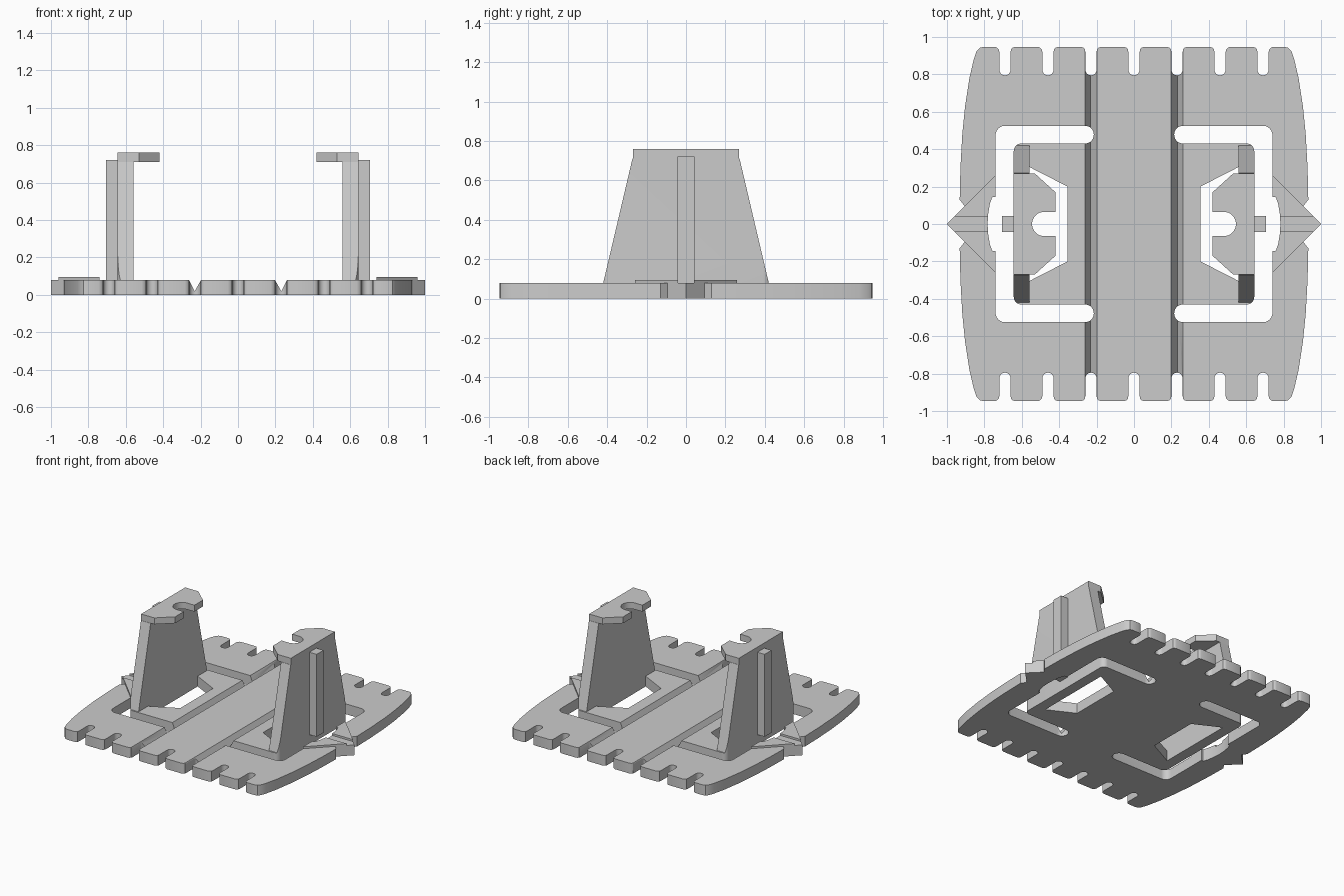
import bpy, bmesh
from math import sin, cos, pi
from mathutils import Vector

if "Cube" in bpy.data.objects:
    bpy.data.objects.remove(bpy.data.objects["Cube"])


def prism(name, pts, lo, hi, axis="z"):
    """Extrude a closed 2D outline: xy along z, yz along x, or xz along y."""
    place = {"z": lambda a, b, t: (a, b, t),
             "x": lambda a, b, t: (t, a, b),
             "y": lambda a, b, t: (a, t, b)}[axis]
    bm = bmesh.new()
    low = [bm.verts.new(place(a, b, lo)) for a, b in pts]
    high = [bm.verts.new(place(a, b, hi)) for a, b in pts]
    bm.faces.new(low)
    bm.faces.new(high)
    n = len(pts)
    for i in range(n):
        j = (i + 1) % n
        bm.faces.new((low[i], low[j], high[j], high[i]))
    bmesh.ops.recalc_face_normals(bm, faces=bm.faces)
    me = bpy.data.meshes.new(name)
    bm.to_mesh(me)
    bm.free()
    ob = bpy.data.objects.new(name, me)
    bpy.context.collection.objects.link(ob)
    return ob


def rounded(corners, seg=8):
    """Outline from (x, y, radius) corners, right-angled where rounded."""
    out = []
    n = len(corners)
    for i, (x, y, r) in enumerate(corners):
        p = Vector((x, y))
        if r == 0:
            out.append((x, y))
            continue
        a = (Vector(corners[i - 1][:2]) - p).normalized() * r
        b = (Vector(corners[(i + 1) % n][:2]) - p).normalized() * r
        c = p + a + b
        for k in range(seg + 1):
            t = pi / 2 * k / seg
            q = c - b * cos(t) - a * sin(t)
            out.append((q.x, q.y))
    return out


def boolean(ob, cutter, op="DIFFERENCE"):
    m = ob.modifiers.new("cut", "BOOLEAN")
    m.operation, m.solver, m.object = op, "EXACT", cutter
    bpy.context.view_layer.objects.active = ob
    bpy.ops.object.modifier_apply(modifier=m.name)
    bpy.data.objects.remove(cutter)


def smooth(ob):
    bpy.ops.object.select_all(action="DESELECT")
    ob.select_set(True)
    bpy.context.view_layer.objects.active = ob
    bpy.ops.object.shade_smooth_by_angle(angle=0.5)


def mirror(pts, s):
    return [(s * x, y) for x, y in pts]


T = 0.08  # plate thickness

# Base plate outline: one quadrant with pointed side tip and edge slots
quad = [(1, 0), (0.905, 0.095), (0.932, 0.13), (0.928, 0.3), (0.918, 0.48),
        (0.903, 0.63), (0.88, 0.78), (0.857, 0.88), (0.842, 0.923),
        (0.825, 0.942), (0.805, 0.947)]
for sx in (0.69, 0.46, 0.23, 0):
    right = [(0.055, 0.947), (0.042, 0.943), (0.033, 0.934), (0.03, 0.92)]
    arc = [(0.03 * cos(t * pi / 12), 0.825 - 0.03 * sin(t * pi / 12)) for t in range(13)]
    left = [(-x, y) for x, y in reversed(right)]
    slot = right + arc + left if sx else right + arc[:7]
    quad += [(sx + x, y) for x, y in slot]
half = quad + [(-x, y) for x, y in reversed(quad[:-1])]
outline = half + [(x, -y) for x, y in reversed(half[1:-1])]
plate = prism("base_plate", outline, 0, T)

# Outer edge of the C-shaped opening next to the side tip
bump = [(0.74, 0.145), (0.757, 0.145), (0.77, 0.11), (0.779, 0.06), (0.783, 0)]
bump_all = bump + [(x, -y) for x, y in reversed(bump[:-1])]
c_slot = rounded([(0.215, 0.525, 0.047), (0.74, 0.525, 0.05)]
                 + [(x, y, 0) for x, y in bump_all]
                 + [(0.74, -0.525, 0.05), (0.215, -0.525, 0.047),
                    (0.215, -0.43, 0.047), (0.643, -0.43, 0.04),
                    (0.643, 0.43, 0.04), (0.215, 0.43, 0.047)])
window = [(0.355, 0.2), (0.56, 0.305), (0.56, -0.305), (0.355, -0.2)]
groove = [(0.197, T), (0.18, 0.12), (0.28, 0.12), (0.263, T), (0.232, 0.018)]
flap = rounded([(0.5, 0.43, 0), (0.643, 0.43, 0.04), (0.643, -0.43, 0.04), (0.5, -0.43, 0)])

# Hooked top tab with a half-round notch
notch = [(0.48 + 0.065 * sin(t * pi / 16), 0.065 * cos(t * pi / 16)) for t in range(17)]
tab = [(0.643, 0.27), (0.53, 0.27), (0.42, 0.17), (0.42, 0.065)] + notch + \
      [(0.42, -0.065), (0.42, -0.17), (0.53, -0.27), (0.643, -0.27)]
wall_side = [(-0.42, T), (0.42, T), (0.272, 0.71), (-0.272, 0.71)]
rib = [(0.643, -0.042), (0.705, -0.042), (0.705, 0.042), (0.643, 0.042)]
arrow = [(0.74, 0.26)] + bump[:4] + [(0.781, 0.04), (0.96, 0.04)]

for s, side in ((-1, "left"), (1, "right")):
    # Openings and fold groove in the plate
    boolean(plate, prism("cut_slot", mirror(c_slot, s), -0.1, 0.2))
    boolean(plate, prism("cut_window", mirror(window, s), -0.1, 0.2))
    boolean(plate, prism("cut_groove", mirror(groove, s), -1.1, 1.1, "y"))

    # Upright tapered wall, trimmed to the rounded flap corners
    wall = prism(side + "_upright", wall_side, *sorted((s * 0.56, s * 0.66)), "x")
    boolean(wall, prism("trim", mirror(flap, s), -0.1, 1), "INTERSECT")
    smooth(wall)

    # Top tab and outer rib
    smooth(prism(side + "_top_tab", mirror(tab, s), 0.71, 0.76))
    prism(side + "_rib", mirror(rib, s), T, 0.72)

    # Raised arrow halves beside the side tip
    for sy, end in ((-1, "front"), (1, "back")):
        pts = [(x, sy * y) for x, y in mirror(arrow, s)]
        prism(f"{side}_{end}_arrow", pts, T, 0.095)

smooth(plate)
